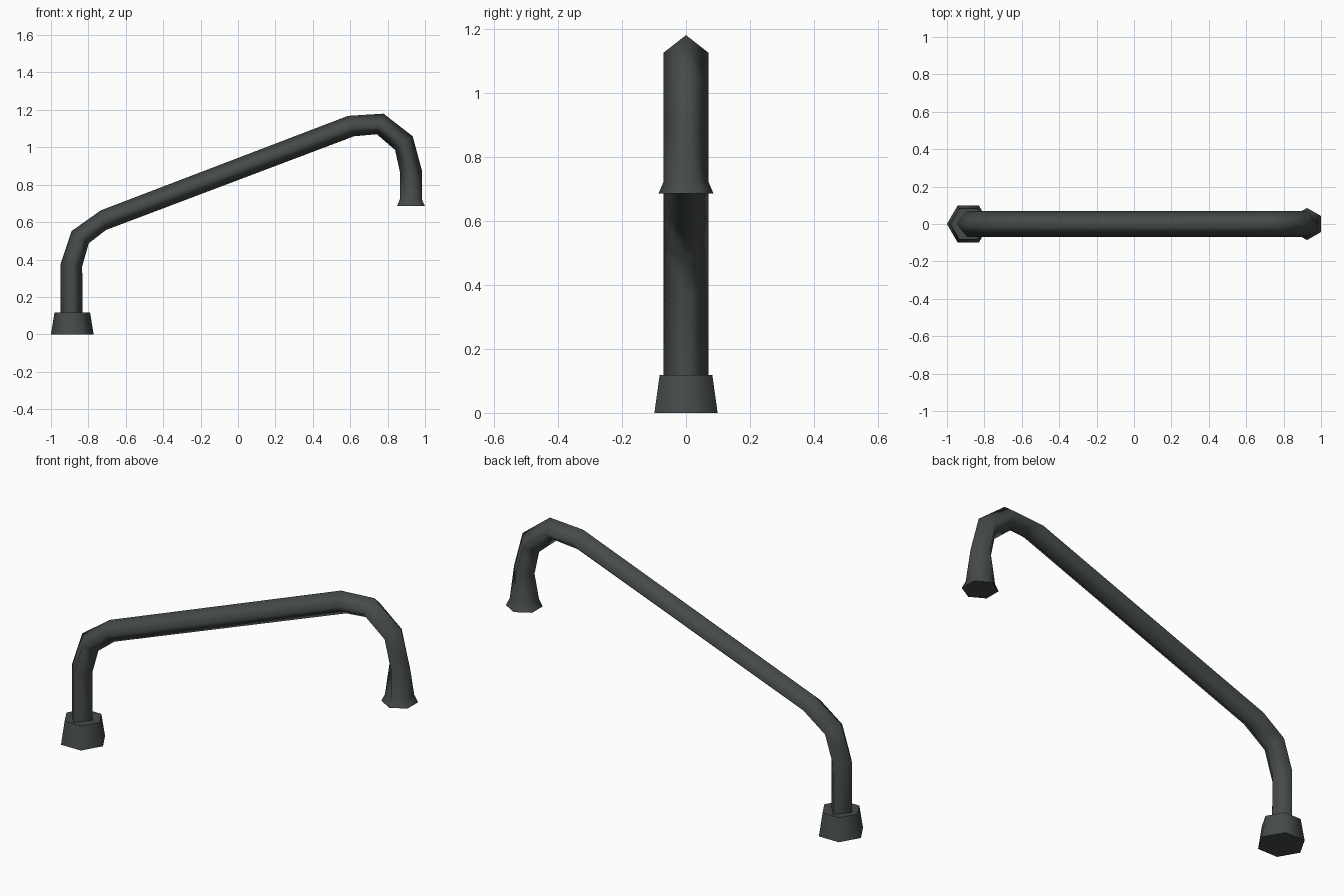
import bpy, bmesh, math
from mathutils import Vector

if "Cube" in bpy.data.objects:
    bpy.data.objects.remove(bpy.data.objects["Cube"])

metal = bpy.data.materials.new("dark_grey_metal")
metal.diffuse_color = (0.06, 0.071, 0.068, 1)
metal.use_nodes = True
metal.node_tree.nodes["Principled BSDF"].inputs["Base Color"].default_value = metal.diffuse_color


def loft(name, rings):
    """Skin a list of equal-length rings, cap both ends, smooth sides."""
    bm = bmesh.new()
    loops = [[bm.verts.new(p) for p in r] for r in rings]
    n = len(loops[0])
    for a, b in zip(loops, loops[1:]):
        for i in range(n):
            j = (i + 1) % n
            bm.faces.new((a[i], a[j], b[j], b[i])).smooth = True
    caps = [bm.faces.new(loops[0][::-1]), bm.faces.new(loops[-1])]
    for f in caps:
        for e in f.edges:
            e.smooth = False
    # collapsed hexagon sides become single corners
    bmesh.ops.remove_doubles(bm, verts=bm.verts, dist=0.0005)
    bmesh.ops.recalc_face_normals(bm, faces=bm.faces)
    me = bpy.data.meshes.new(name)
    bm.to_mesh(me)
    bm.free()
    me.materials.append(metal)
    ob = bpy.data.objects.new(name, me)
    bpy.context.collection.objects.link(ob)
    return ob


def pipe_ring(outer, inner, half_width=0.07, edge=0.0):
    """Section spanning outer/inner (x, z); edge=0 is a diamond, >0 a hexagon."""
    o = Vector((outer[0], 0, outer[1]))
    i = Vector((inner[0], 0, inner[1]))
    w, e, mid = Vector((0, half_width, 0)), Vector((0, edge, 0)), (o + i) / 2
    return [o - e, o + e, mid + w, i + e, i - e, mid - w]


def hex_ring(cx, r, z):
    return [(cx + r * math.cos(k * math.pi / 3), r * math.sin(k * math.pi / 3), z)
            for k in range(6)]


# hexagonal foot
loft("base_collar", [hex_ring(-0.886, 0.114, 0.0), hex_ring(-0.886, 0.095, 0.118)])

# bent diamond-section spout, opening into a flared hexagonal nozzle
path = [((-0.949, 0.10), (-0.831, 0.10)),
        ((-0.949, 0.376), (-0.833, 0.364)),
        ((-0.890, 0.552), (-0.798, 0.487)),
        ((-0.733, 0.663), (-0.706, 0.558)),
        ((0.588, 1.168), (0.620, 1.059)),
        ((0.778, 1.180), (0.742, 1.070)),
        ((0.934, 1.059), (0.840, 0.986)),
        ((0.983, 0.877), (0.866, 0.866))]
rings = [pipe_ring(o, i) for o, i in path]
rings.append(pipe_ring((0.983, 0.722), (0.865, 0.722), 0.07, 0.035))
rings.append(pipe_ring((1.0, 0.685), (0.85, 0.685), 0.086, 0.043))
loft("spout", rings)
